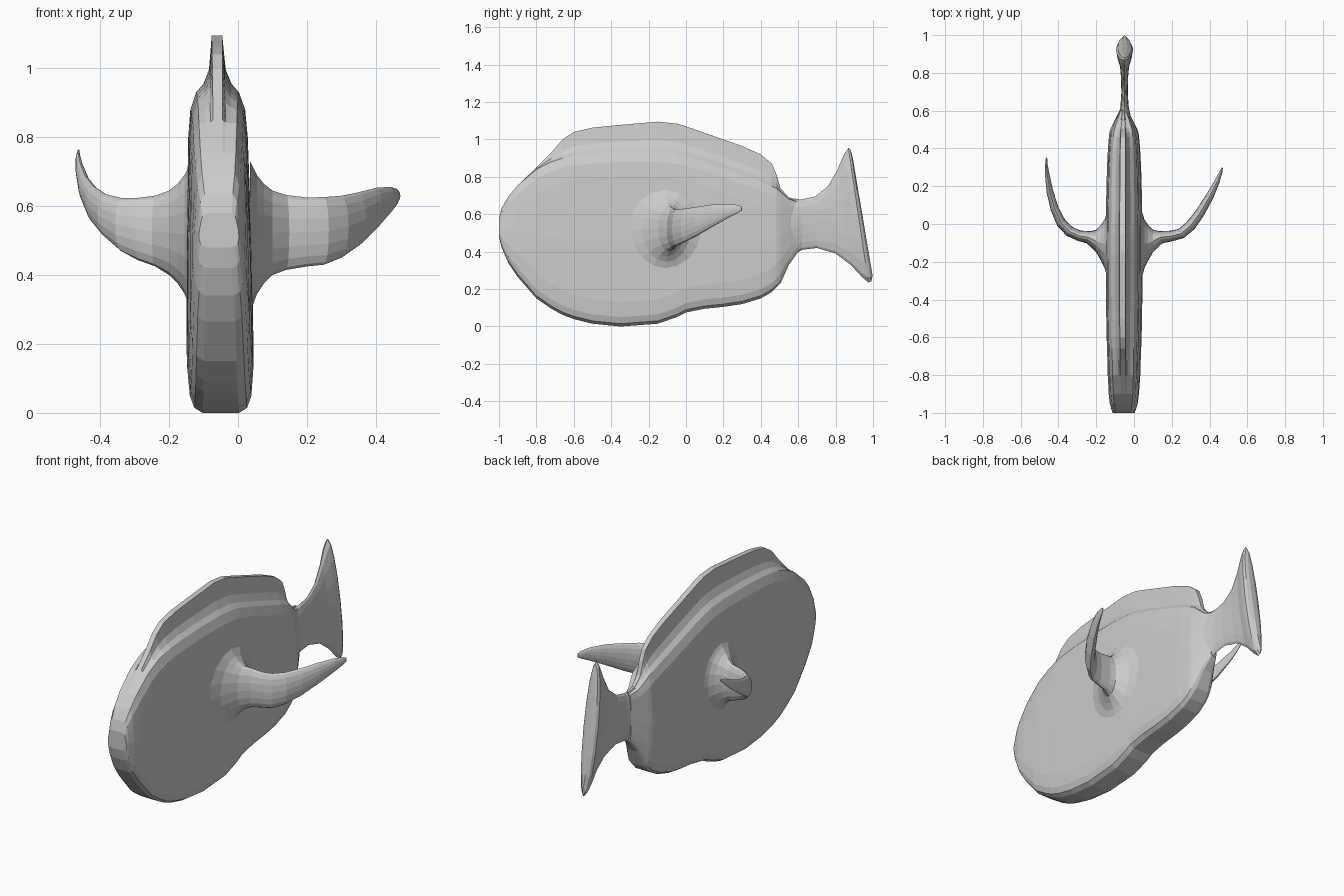
import bpy, bmesh, math
from mathutils import Vector


def loft(name, rings):
    """Skin a list of equal-length closed rings and cap both ends."""
    bm = bmesh.new()
    rows = [[bm.verts.new(p) for p in ring] for ring in rings]
    n = len(rows[0])
    for a, b in zip(rows, rows[1:]):
        for i in range(n):
            j = (i + 1) % n
            bm.faces.new((a[i], a[j], b[j], b[i]))
    bm.faces.new(rows[0])
    bm.faces.new(rows[-1])
    bmesh.ops.recalc_face_normals(bm, faces=bm.faces)
    mesh = bpy.data.meshes.new(name)
    bm.to_mesh(mesh)
    bm.free()
    ob = bpy.data.objects.new(name, mesh)
    bpy.context.collection.objects.link(ob)
    return ob


def oval(center, a, b, n=16):
    return [center + a * math.cos(2 * math.pi * i / n) + b * math.sin(2 * math.pi * i / n)
            for i in range(n)]


# Body section: flat sides, rounded belly, shoulder pinching into the back fin
def body_ring(y, zb, zs, zt, w):
    h, f = zs - zb, zt - zs
    r = min(0.1, h * 0.2)
    half = [(zb, .55), (zb + .15 * r, .8), (zb + .5 * r, .93), (zb + 1.3 * r, 1),
            (zb + .5 * h, .98), (zs - 1.3 * r, .89), (zs - .5 * r, .82), (zs, .64),
            (zs + .15 * f, .42), (zs + .4 * f, .25), (zs + .85 * f, .18), (zt, .16)]
    right = [Vector((-.05 - .01 * z + k * w, y, z)) for z, k in half]
    left = [Vector((-.05 - .01 * z - k * w, y, z)) for z, k in reversed(half)]
    return right + left


# y, belly, shoulder, top of back fin, half width
body = [(-1, .48, .58, .58, .058), (-.985, .42, .635, .635, .064),
        (-.95, .34, .695, .695, .074), (-.9, .265, .755, .755, .08),
        (-.8, .15, .84, .85, .086), (-.72, .095, .88, .93, .088),
        (-.66, .062, .9, 1.0, .09), (-.6, .04, .912, 1.04, .092),
        (-.5, .015, .922, 1.063, .094), (-.35, 0, .93, 1.078, .096),
        (-.15, .015, .93, 1.095, .097), (-.05, .05, .92, 1.085, .097),
        (0, .075, .91, 1.07, .096), (.1, .095, .88, 1.035, .095),
        (.2, .105, .845, 1.0, .093), (.3, .12, .81, .965, .09),
        (.4, .15, .775, .92, .085), (.46, .185, .75, .87, .08),
        (.485, .21, .738, .81, .077), (.505, .23, .72, .74, .07),
        (.55, .33, .68, .69, .048), (.6, .4, .665, .68, .022)]
loft("body", [body_ring(*s) for s in body])

# Tail: lens sections between a lower and an upper edge point
tail = [(.54, .36, .54, .67, .04), (.62, .41, .62, .68, .022), (.7, .42, .69, .695, .017),
        (.8, .39, .76, .75, .019), (.88, .33, .81, .84, .025), (.94, .265, .845, .92, .04),
        (.975, .235, .868, .955, .045), (.99, .24, .88, .945, .036), (.998, .27, .892, .9, .015)]
rings = []
for yb, zb, yt, zt, w in tail:
    low, high = Vector((-.05, yb, zb)), Vector((-.05, yt, zt))
    rings.append(oval((low + high) / 2, Vector((w, 0, 0)), (high - low) / 2))
loft("tail", rings)


# Side fins: upright oval sections following a path that sweeps backwards
def side_fin(name, pts):
    rings = []
    for i, (x, y, zb, zt, t) in enumerate(pts):
        p, q = pts[max(i - 1, 0)], pts[min(i + 1, len(pts) - 1)]
        along = Vector((q[0] - p[0], q[1] - p[1], 0)).normalized()
        if i < 4:
            along = Vector((math.copysign(1, along.x), 0, 0))
        side = Vector((-along.y, along.x, 0)) * t
        rings.append(oval(Vector((x, y, (zb + zt) / 2)), side, Vector((0, 0, (zt - zb) / 2))))
    return loft(name, rings)


# x, y, lower edge, upper edge, half thickness
side_fin("right_fin", [
    (.035, -.11, .29, .73, .2), (.055, -.105, .345, .69, .13), (.075, -.1, .375, .665, .095),
    (.1, -.09, .4, .645, .06), (.14, -.07, .415, .632, .034), (.2, -.063, .425, .625, .028),
    (.25, -.05, .43, .626, .028), (.3, -.008, .45, .63, .028), (.35, .06, .485, .64, .025),
    (.4, .145, .535, .653, .021), (.44, .225, .58, .656, .014), (.46, .275, .605, .65, .008),
    (.468, .298, .62, .64, .003)])
side_fin("left_fin", [
    (-.135, -.11, .29, .73, .2), (-.155, -.105, .345, .69, .13), (-.175, -.1, .375, .665, .095),
    (-.2, -.09, .4, .645, .06), (-.24, -.07, .425, .63, .034), (-.29, -.062, .443, .624, .028),
    (-.34, -.04, .47, .624, .028), (-.385, .005, .512, .635, .026), (-.42, .08, .555, .658, .022),
    (-.445, .17, .615, .69, .018), (-.459, .26, .675, .728, .012), (-.464, .315, .72, .755, .007),
    (-.463, .352, .752, .765, .003)])
